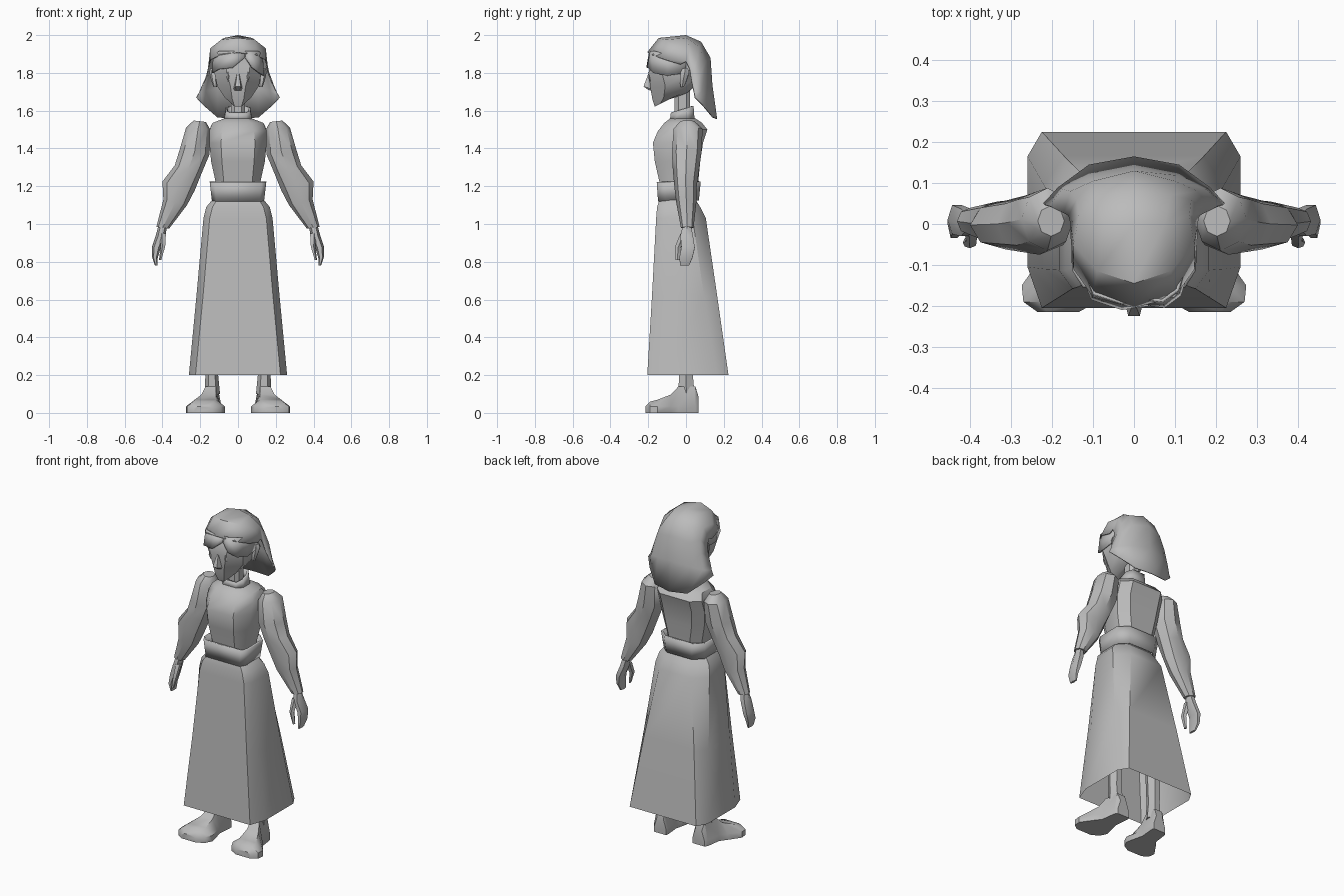
import bpy, bmesh, math
from mathutils import Vector

cloth = bpy.data.materials.new("plain grey")
cloth.diffuse_color = (0.5, 0.5, 0.5, 1)


def finish(name, bm, mirror=False, thick=0, angle=40):
    """Turn a bmesh into a shaded object."""
    bmesh.ops.recalc_face_normals(bm, faces=bm.faces)
    me = bpy.data.meshes.new(name)
    bm.to_mesh(me)
    bm.free()
    me.materials.append(cloth)
    ob = bpy.data.objects.new(name, me)
    bpy.context.collection.objects.link(ob)
    bpy.ops.object.select_all(action='DESELECT')
    ob.select_set(True)
    bpy.context.view_layer.objects.active = ob
    bpy.ops.object.shade_smooth_by_angle(angle=math.radians(angle))
    if mirror:
        ob.modifiers.new("mirror", 'MIRROR')
    if thick:
        s = ob.modifiers.new("thickness", 'SOLIDIFY')
        s.thickness = thick
    return ob


def loft(name, rings, closed=True, caps=True, **kw):
    """Skin a list of equal-length point rings."""
    bm = bmesh.new()
    rows = [[bm.verts.new(p) for p in r] for r in rings]
    n = len(rows[0])
    for a, b in zip(rows, rows[1:]):
        for i in range(n if closed else n - 1):
            j = (i + 1) % n
            bm.faces.new((a[i], a[j], b[j], b[i]))
    if caps and closed:
        bm.faces.new(rows[0])
        bm.faces.new(rows[-1])
    return finish(name, bm, **kw)


def octo(zf, zb, hw, yf, yb, fw, bw, cf, cb):
    """Eight-sided body section: front/back height, half width, depths, flats, chamfers."""
    half = [(fw, yf), (hw, yf + cf), (hw, yb - cb), (bw, yb)]
    pts = half + [(-x, y) for x, y in reversed(half)]
    return [(x, y, zf + (zb - zf) * (y - yf) / (yb - yf)) for x, y in pts]


def limb(name, secs, n=8, **kw):
    """Limb from inner (x, z), outer (x, z), front y and back y per section."""
    rings = []
    for xi, zi, xo, zo, yf, yb in secs:
        ring = []
        for k in range(n):
            a = math.tau * k / n
            t = 0.5 + 0.5 * math.cos(a)
            ring.append((xi + (xo - xi) * t, (yf + yb) / 2 + (yb - yf) / 2 * math.sin(a),
                         zi + (zo - zi) * t))
        rings.append(ring)
    return loft(name, rings, mirror=True, **kw)


# Skirt, open underneath
loft("skirt", [octo(0.2, 0.2, 0.26, -0.205, 0.225, 0.225, 0.225, 0.1, 0.06),
               octo(0.62, 0.62, 0.22, -0.18, 0.165, 0.185, 0.17, 0.07, 0.07),
               octo(1.03, 1.03, 0.183, -0.158, 0.105, 0.15, 0.11, 0.045, 0.07),
               octo(1.09, 1.09, 0.168, -0.153, 0.075, 0.135, 0.09, 0.04, 0.06),
               octo(1.13, 1.13, 0.135, -0.14, 0.05, 0.11, 0.07, 0.04, 0.05)], caps=False)

# Belt
loft("belt", [octo(1.12, 1.125, 0.138, -0.148, 0.068, 0.115, 0.085, 0.04, 0.05),
              octo(1.222, 1.225, 0.15, -0.155, 0.078, 0.125, 0.095, 0.04, 0.05)],
     caps=False, thick=0.012)

# Bodice
loft("bodice", [octo(1.1, 1.1, 0.115, -0.13, 0.05, 0.08, 0.07, 0.05, 0.05),
                octo(1.22, 1.22, 0.118, -0.14, 0.065, 0.075, 0.07, 0.05, 0.05),
                octo(1.33, 1.33, 0.142, -0.165, 0.075, 0.085, 0.09, 0.07, 0.05),
                octo(1.43, 1.43, 0.152, -0.175, 0.09, 0.09, 0.1, 0.08, 0.05),
                octo(1.49, 1.5, 0.152, -0.15, 0.113, 0.085, 0.1, 0.08, 0.05),
                octo(1.535, 1.535, 0.135, -0.115, 0.085, 0.07, 0.08, 0.06, 0.05),
                octo(1.562, 1.562, 0.065, -0.08, 0.045, 0.04, 0.035, 0.035, 0.035)])

# Stand collar and neck
loft("collar", [octo(1.55, 1.555, 0.075, -0.085, 0.045, 0.045, 0.045, 0.035, 0.035),
                octo(1.59, 1.625, 0.065, -0.08, 0.04, 0.042, 0.042, 0.035, 0.03)],
     caps=False, thick=0.012, angle=30)
loft("neck", [octo(z, z, 0.036, -0.06, 0.022, 0.018, 0.018, 0.02, 0.02) for z in (1.54, 1.76)])

# Sleeves, hands and thumbs
limb("sleeve", [(0.17, 1.54, 0.235, 1.548, -0.03, 0.045),
                (0.147, 1.5, 0.275, 1.51, -0.065, 0.088),
                (0.15, 1.37, 0.31, 1.39, -0.075, 0.082),
                (0.192, 1.27, 0.335, 1.31, -0.07, 0.07),
                (0.228, 1.18, 0.40, 1.225, -0.062, 0.057),
                (0.27, 1.10, 0.395, 1.13, -0.052, 0.055),
                (0.365, 0.975, 0.432, 0.985, -0.027, 0.04)])
limb("hand", [(0.375, 0.99, 0.422, 0.99, -0.02, 0.03),
              (0.385, 0.935, 0.435, 0.94, -0.035, 0.042),
              (0.41, 0.87, 0.455, 0.88, -0.03, 0.052),
              (0.425, 0.82, 0.455, 0.825, -0.04, 0.04),
              (0.425, 0.78, 0.44, 0.78, -0.035, 0.02)], n=6)
limb("thumb", [(0.378, 0.95, 0.415, 0.95, -0.03, 0.01),
               (0.383, 0.88, 0.41, 0.875, -0.06, -0.025),
               (0.405, 0.81, 0.418, 0.81, -0.055, -0.035)], n=5)

# Legs and splayed shoes
limb("leg", [(0.05, 1.0, 0.15, 1.0, -0.06, 0.05),
             (0.09, 0.55, 0.18, 0.55, -0.05, 0.05),
             (0.105, 0.2, 0.173, 0.2, -0.042, 0.042),
             (0.095, 0.1, 0.175, 0.1, -0.048, 0.052)], n=6)
shoe = [(0.065, 0.13, 0.04, 0.09), (0.05, 0.135, 0.048, 0.14), (-0.04, 0.145, 0.05, 0.14),
        (-0.08, 0.155, 0.07, 0.097), (-0.15, 0.172, 0.102, 0.07),
        (-0.19, 0.18, 0.09, 0.06), (-0.215, 0.185, 0.05, 0.035)]
loft("shoe", [[(cx - w, y, 0.004), (cx - w, y, min(0.035, t * 0.7)), (cx - w * 0.55, y, t),
               (cx + w * 0.55, y, t), (cx + w, y, min(0.035, t * 0.7)), (cx + w, y, 0.004)]
              for y, cx, w, t in shoe], mirror=True)
loft("sole", [[(cx - w, y, 0), (cx + w, y, 0), (cx + w, y, 0.008), (cx - w, y, 0.008)]
              for y, cx, w, t in shoe], mirror=True)

# Head with slanted jaw
loft("head", [octo(1.622, 1.675, 0.035, -0.165, -0.06, 0.018, 0.02, 0.03, 0.03),
              octo(1.66, 1.69, 0.07, -0.178, 0.0, 0.03, 0.03, 0.06, 0.04),
              octo(1.73, 1.73, 0.11, -0.19, 0.05, 0.04, 0.05, 0.08, 0.06),
              octo(1.8, 1.8, 0.125, -0.197, 0.085, 0.06, 0.06, 0.07, 0.07),
              octo(1.89, 1.88, 0.13, -0.185, 0.1, 0.06, 0.06, 0.08, 0.07),
              octo(1.955, 1.94, 0.09, -0.13, 0.06, 0.04, 0.04, 0.06, 0.05)])

# Wedge nose
loft("nose", [[(-0.008, -0.19, 1.795), (0.008, -0.19, 1.795), (0.005, -0.2, 1.795), (-0.005, -0.2, 1.795)],
              [(-0.025, -0.18, 1.715), (0.025, -0.18, 1.715), (0.014, -0.225, 1.728), (-0.014, -0.225, 1.728)],
              [(-0.02, -0.18, 1.705), (0.02, -0.18, 1.705), (0.01, -0.2, 1.71), (-0.01, -0.2, 1.71)]], angle=20)

# Thin almond eyes
limb("eye", [(0.051, 1.805, 0.055, 1.805, -0.2, -0.192),
             (0.046, 1.78, 0.062, 1.78, -0.199, -0.191),
             (0.051, 1.755, 0.055, 1.755, -0.195, -0.187)], n=4)

# Ears
limb("ear", [(0.11, 1.725, 0.13, 1.725, -0.03, -0.01),
             (0.11, 1.755, 0.142, 1.76, -0.035, 0.005),
             (0.11, 1.8, 0.152, 1.805, -0.032, 0.02),
             (0.11, 1.82, 0.145, 1.825, -0.02, 0.012)], n=6)

# Parted fringe, swept to either side under the scarf
for name, low in (("fringe_long", [(0.04, -0.2, 1.885), (-0.03, -0.21, 1.828), (-0.105, -0.185, 1.82),
                                   (-0.138, -0.1, 1.80), (-0.138, 0.0, 1.80)]),
                  ("fringe_short", [(0.035, -0.2, 1.885), (0.075, -0.205, 1.83), (0.115, -0.175, 1.80),
                                    (0.138, -0.1, 1.785), (0.138, 0.0, 1.80)])):
    top = [(x * 0.95, y * 0.93, 1.915 - 0.02 * (abs(x) > 0.12)) for x, y, z in low]
    loft(name, [top, low], closed=False, thick=0.008)

# Head scarf: band edge, crown, then the veil falling behind
half_rows = [
    [(0, -0.205, 1.91), (0.1, -0.178, 1.895), (0.148, -0.11, 1.87), (0.155, -0.03, 1.845)],
    [(0, -0.145, 1.985), (0.09, -0.115, 1.975), (0.147, -0.05, 1.93), (0.155, 0.0, 1.86)],
    [(0, 0.0, 2.0), (0.075, 0.0, 1.985), (0.135, 0.02, 1.93), (0.16, 0.02, 1.82)],
    [(0, 0.08, 1.965), (0.09, 0.07, 1.94), (0.14, 0.06, 1.87), (0.172, 0.027, 1.775)],
    [(0, 0.13, 1.88), (0.1, 0.105, 1.86), (0.155, 0.08, 1.8), (0.19, 0.035, 1.735)],
    [(0, 0.14, 1.735), (0.11, 0.118, 1.72), (0.175, 0.085, 1.705), (0.207, 0.045, 1.695)],
    [(0, 0.165, 1.557), (0.11, 0.145, 1.565), (0.185, 0.09, 1.63), (0.222, 0.05, 1.67)]]
loft("head_scarf", [[(-x, y, z) for x, y, z in reversed(r[1:])] + r for r in half_rows],
     closed=False, thick=0.006, angle=42)
